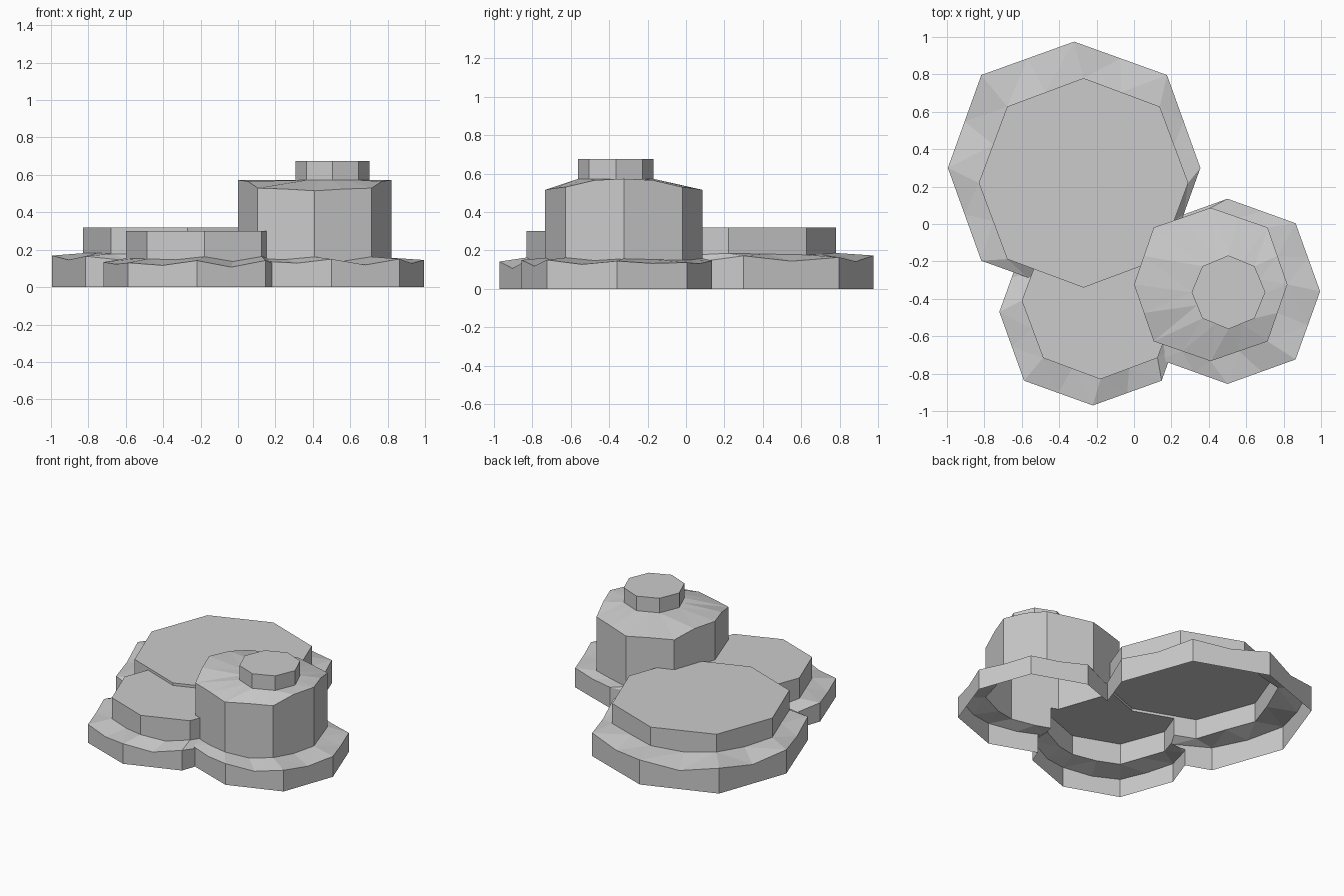
import bpy, bmesh, math

if "Cube" in bpy.data.objects:
    bpy.data.objects.remove(bpy.data.objects["Cube"])


def ring(bm, cx, cy, r, z, wide=1.0):
    """Eight-sided ring with edge midpoints; z is a number or a function of the index 0..15."""
    corner = []
    for i in range(8):
        a = i * math.pi / 4
        rr = r * (wide if i % 2 else 1.0)
        corner.append((cx + rr * math.cos(a), cy + rr * math.sin(a)))
    verts = []
    for i in range(16):
        p, q = corner[i // 2], corner[((i + 1) // 2) % 8]
        h = z(i) if callable(z) else z
        verts.append(bm.verts.new(((p[0] + q[0]) / 2, (p[1] + q[1]) / 2, h)))
    return verts


def stepped_rock(name, rings):
    """Loft a closed rock through its rings, from the foot to the flat top."""
    bm = bmesh.new()
    loops = [ring(bm, *r) for r in rings]
    for a, b in zip(loops, loops[1:]):
        for i in range(16):
            j = (i + 1) % 16
            bm.faces.new((a[i], a[j], b[j], b[i]))
    bm.faces.new(list(reversed(loops[0])))
    bm.faces.new(loops[-1])
    bmesh.ops.triangulate(bm, faces=[f for f in bm.faces if len(f.verts) == 4])
    bmesh.ops.recalc_face_normals(bm, faces=bm.faces[:])
    mesh = bpy.data.meshes.new(name)
    bm.to_mesh(mesh)
    bm.free()
    ob = bpy.data.objects.new(name, mesh)
    bpy.context.collection.objects.link(ob)
    return ob


def ledge(high, low):
    # uneven ledge edge: corners stand higher than the edge middles
    return lambda i: (low if i % 2 else high) + 0.008 * math.sin(i * 2.3)


def tower_rim(i):
    # shoulder rises at the left and right corners
    return 0.515 + 0.058 * math.cos(i * math.pi / 8) ** 4 + 0.008 * (i % 2)


# wide low rock at the back
back = stepped_rock("stepped_rocks", [
    (-0.32, 0.30, 0.675, -0.10, 1.04),
    (-0.32, 0.30, 0.675, ledge(0.172, 0.138), 1.04),
    (-0.27, 0.22, 0.56, ledge(0.185, 0.175), 1.03),
    (-0.27, 0.22, 0.56, 0.318, 1.03)])

# low rock at the front
front = stepped_rock("front_rock", [
    (-0.22, -0.47, 0.50, -0.14, 1.04),
    (-0.22, -0.47, 0.50, ledge(0.137, 0.115), 1.04),
    (-0.18, -0.41, 0.42, ledge(0.158, 0.145), 1.03),
    (-0.18, -0.41, 0.42, 0.30, 1.03)])

# tall rock on the right with a small cap
tower = stepped_rock("tower_rock", [
    (0.50, -0.36, 0.495, -0.18, 1.04),
    (0.50, -0.36, 0.495, ledge(0.145, 0.127), 1.04),
    (0.41, -0.323, 0.41, ledge(0.157, 0.147), 1.05),
    (0.41, -0.323, 0.41, tower_rim, 1.05),
    (0.505, -0.365, 0.197, 0.572, 1.0),
    (0.505, -0.365, 0.197, 0.675, 1.0)])

# merge the rocks into one skin
for other in (front, tower):
    mod = back.modifiers.new("merge", 'BOOLEAN')
    mod.operation = 'UNION'
    mod.solver = 'EXACT'
    mod.object = other
graph = bpy.context.evaluated_depsgraph_get()
bm = bmesh.new()
bm.from_object(back, graph)
back.modifiers.clear()
for other in (front, tower):
    bpy.data.objects.remove(other)

# cut off the feet so the shell is open underneath
bmesh.ops.bisect_plane(bm, geom=bm.verts[:] + bm.edges[:] + bm.faces[:], dist=1e-5,
                       plane_co=(0, 0, 0), plane_no=(0, 0, 1), clear_inner=True)
bm.to_mesh(back.data)
bm.free()
